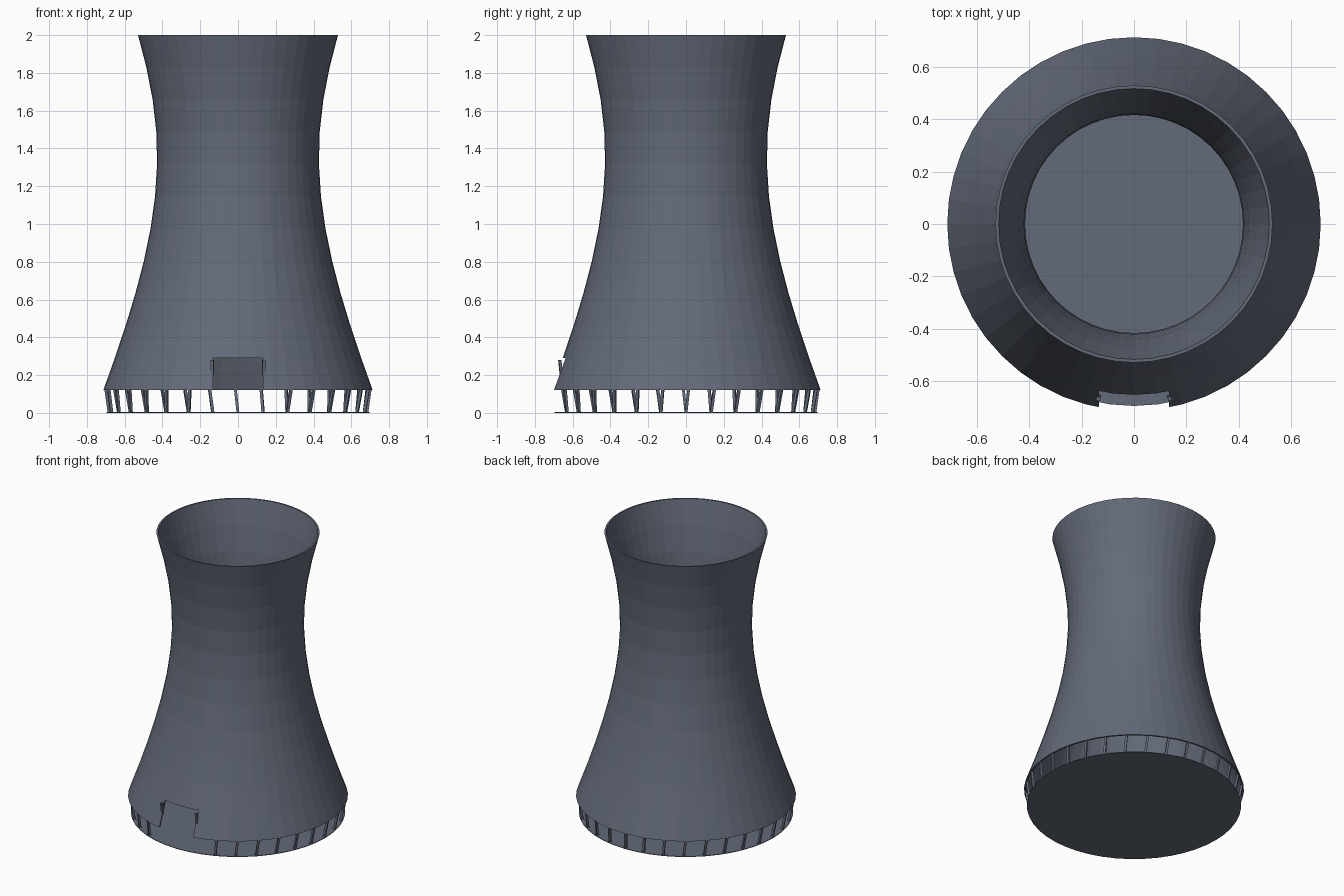
import bpy, bmesh, math
from mathutils import Vector

cube = bpy.data.objects.get("Cube")
if cube:
    bpy.data.objects.remove(cube)

SIDES, RINGS, WALL = 48, 11, 0.012
BASE_Z, TOP_Z = 0.12, 2.0
STRUTS = 32

concrete = bpy.data.materials.new("slate_concrete")
concrete.use_nodes = True
colour = (0.125, 0.145, 0.19, 1)
concrete.diffuse_color = colour
concrete.node_tree.nodes["Principled BSDF"].inputs["Base Color"].default_value = colour


def make_object(name, bm):
    bmesh.ops.recalc_face_normals(bm, faces=bm.faces)
    mesh = bpy.data.meshes.new(name)
    bm.to_mesh(mesh)
    bm.free()
    mesh.materials.append(concrete)
    obj = bpy.data.objects.new(name, mesh)
    bpy.context.collection.objects.link(obj)
    return obj


def radius(z):
    """Hyperbolic profile, narrowest at the throat."""
    throat, waist = 1.36, 0.428
    spread = 0.93 if z < throat else 0.88
    return waist * math.sqrt(1 + ((z - throat) / spread) ** 2)


def add_strut(bm, bottom, top, width):
    """Square bar between two points, faced outwards."""
    out = Vector((bottom.x, bottom.y, 0)).normalized()
    side = Vector((-out.y, out.x, 0))
    h = width / 2
    loops = [[bm.verts.new(p + out * a * h + side * b * h)
              for a, b in ((-1, -1), (1, -1), (1, 1), (-1, 1))]
             for p in (bottom, top)]
    for i in range(4):
        j = (i + 1) % 4
        bm.faces.new((loops[0][i], loops[0][j], loops[1][j], loops[1][i]))
    bm.faces.new(loops[0])
    bm.faces.new(loops[1])


def polar(r, angle, z):
    return Vector((r * math.cos(angle), r * math.sin(angle), z))


# Thin-walled tower shell: outer profile up, inner profile down
heights = [BASE_Z + (TOP_Z - BASE_Z) * i / RINGS for i in range(RINGS + 1)]
profile = [(radius(z), z) for z in heights]
profile += [(radius(z) - WALL, z) for z in reversed(heights)]
bm = bmesh.new()
rings = [[bm.verts.new(polar(r, math.tau * i / SIDES, z)) for i in range(SIDES)]
         for r, z in profile]
for k, ring in enumerate(rings):
    nxt = rings[(k + 1) % len(rings)]
    for i in range(SIDES):
        j = (i + 1) % SIDES
        bm.faces.new((ring[i], ring[j], nxt[j], nxt[i]))
shell = make_object("tower_shell", bm)

# Entrance opening cut through the front wall
bm = bmesh.new()
bmesh.ops.create_cube(bm, size=1)
bmesh.ops.scale(bm, vec=(0.266, 0.4, 0.29), verts=bm.verts)
bmesh.ops.translate(bm, vec=(0, -0.7, 0.145), verts=bm.verts)
cutter = make_object("entrance_cutter", bm)
cutter.hide_render = True
cutter.hide_viewport = True
cut = shell.modifiers.new("entrance", 'BOOLEAN')
cut.operation = 'DIFFERENCE'
cut.solver = 'EXACT'
cut.object = cutter
bpy.context.view_layer.objects.active = shell
bpy.ops.object.modifier_apply(modifier=cut.name)
bpy.data.objects.remove(cutter)

# Floor slab
bm = bmesh.new()
bmesh.ops.create_cone(bm, cap_ends=True, segments=SIDES, radius1=0.695,
                      radius2=0.695, depth=0.004)
bmesh.ops.translate(bm, vec=(0, 0, 0.002), verts=bm.verts)
make_object("floor_slab", bm)

# Leaning struts under the shell, left out across the entrance
bm = bmesh.new()
for i in range(STRUTS):
    angle = -math.pi / 2 + math.tau * i / STRUTS
    if min(i, STRUTS - i) > 1:
        add_strut(bm, polar(0.682, angle, 0),
                  polar(0.70, angle + 0.02, BASE_Z + 0.005), 0.015)
make_object("support_struts", bm)

# Short posts at both sides of the entrance
bm = bmesh.new()
for side in (-1, 1):
    add_strut(bm, Vector((side * 0.135, -0.66, 0.2)),
              Vector((side * 0.137, -0.668, 0.28)), 0.015)
make_object("entrance_posts", bm)
